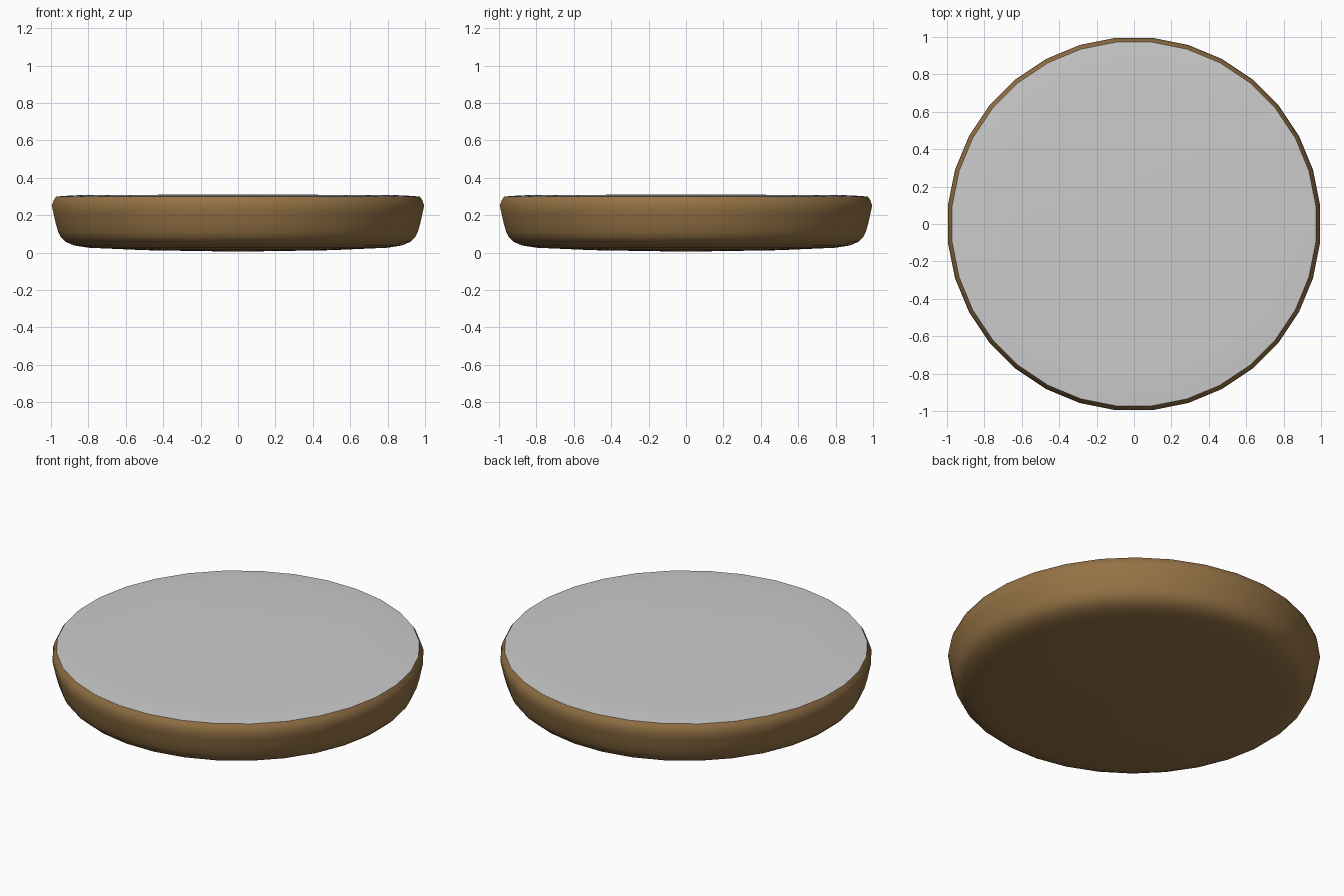
import bpy, bmesh, math

if "Cube" in bpy.data.objects:
    bpy.data.objects.remove(bpy.data.objects["Cube"])

SIDES = 32


def lathe(name, profile, colour=None):
    """Spin a (radius, z) profile round z; radius 0 makes a pole."""
    bm = bmesh.new()
    rings = []
    for r, z in profile:
        if r == 0:
            rings.append([bm.verts.new((0, 0, z))] * SIDES)
        else:
            rings.append([bm.verts.new((r * math.cos(a), r * math.sin(a), z))
                          for a in (2 * math.pi * (i + 0.5) / SIDES for i in range(SIDES))])
    for lo, hi in zip(rings, rings[1:]):
        for i in range(SIDES):
            j = (i + 1) % SIDES
            bm.faces.new(list(dict.fromkeys((lo[i], lo[j], hi[j], hi[i]))))
    for f in bm.faces:
        f.smooth = True
    mesh = bpy.data.meshes.new(name)
    bm.to_mesh(mesh)
    bm.free()
    obj = bpy.data.objects.new(name, mesh)
    bpy.context.collection.objects.link(obj)
    if colour:
        mat = bpy.data.materials.new(name + "_colour")
        mat.diffuse_color = colour
        mat.use_nodes = True
        mat.node_tree.nodes["Principled BSDF"].inputs["Base Color"].default_value = mat.diffuse_color
        mesh.materials.append(mat)
    return obj


R = 1 / math.cos(math.pi / SIDES)  # flats face the axes

# Brown rounded tray
lathe("tray_shell", [(0, 0.005), (0.12, 0.007), (0.5, 0.013), (0.8, 0.026), (0.88, 0.038),
                     (0.925, 0.057), (0.95, 0.08), (0.966, 0.11), (0.98, 0.16),
                     (0.99, 0.205), (1.0, 0.25), (0.99, 0.28), (0.977, 0.30)],
      (0.30, 0.17, 0.06, 1))

# Grey, very slightly domed top
lathe("top_surface", [(0.977, 0.30), (0.92, 0.304), (0.85, 0.3075), (0.7, 0.309), (0, 0.31)])
